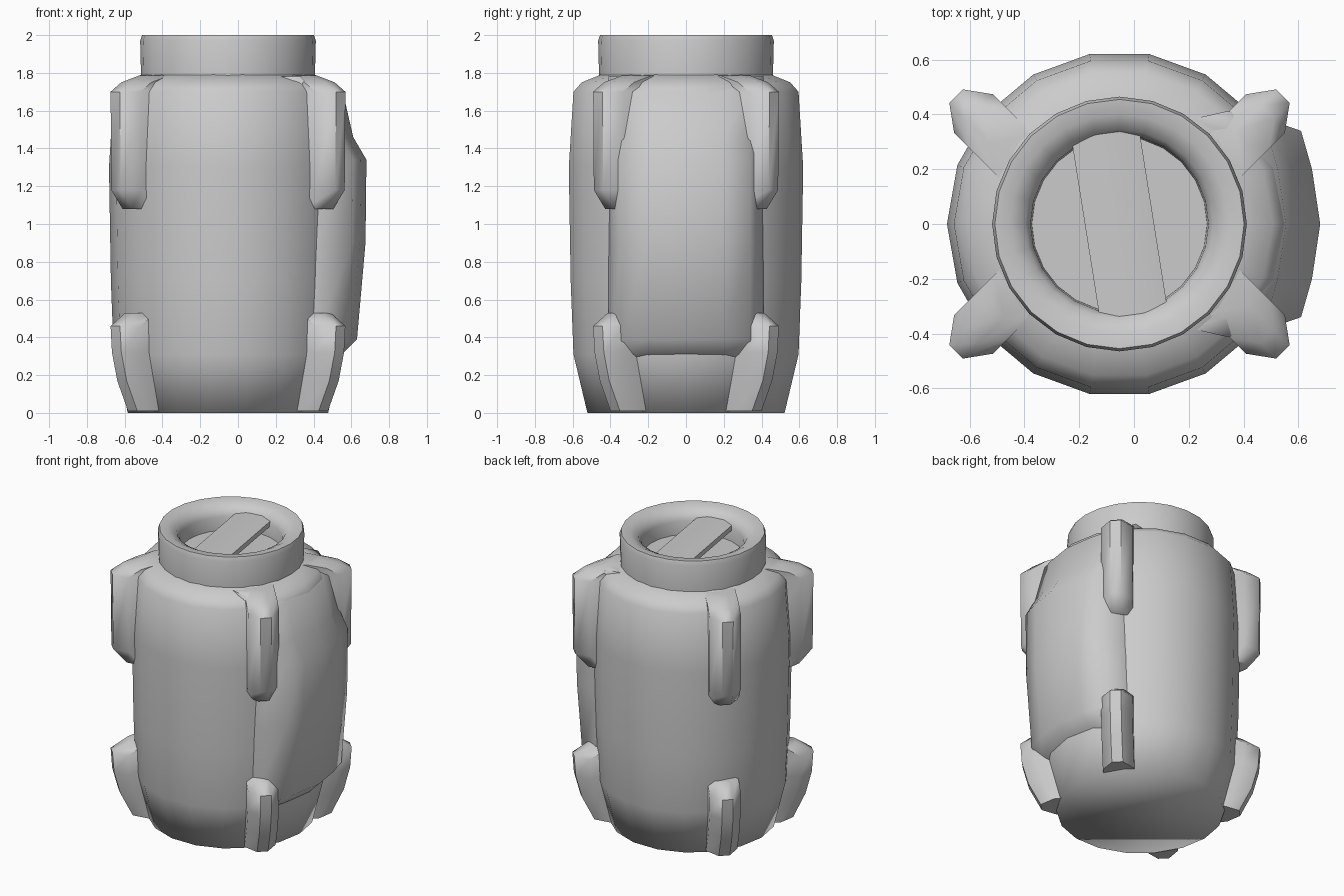
import bpy, bmesh, math
from mathutils import Matrix, Vector

if "Cube" in bpy.data.objects:
    bpy.data.objects.remove(bpy.data.objects["Cube"])

AXIS = -0.053   # x of the canister's axis

grey = bpy.data.materials.new("plain grey")
grey.use_nodes = True
COLOR = (0.6, 0.6, 0.6, 1)
grey.diffuse_color = COLOR
grey.node_tree.nodes["Principled BSDF"].inputs["Base Color"].default_value = COLOR


def loft(name, rows, angle, closed=True, matrix=None):
    """Skin a list of equal-length rings, cap both ends and smooth."""
    bm = bmesh.new()
    rings = [[bm.verts.new(p) for p in row] for row in rows]
    n = len(rings[0])
    for a, b in zip(rings, rings[1:]):
        for i in range(n):
            j = (i + 1) % n
            bm.faces.new((a[i], a[j], b[j], b[i]))
    if closed:
        bm.faces.new(rings[0][::-1])
        bm.faces.new(rings[-1])
    if matrix:
        bm.transform(matrix)
    bmesh.ops.recalc_face_normals(bm, faces=bm.faces)
    mesh = bpy.data.meshes.new(name)
    bm.to_mesh(mesh)
    bm.free()
    mesh.materials.append(grey)
    ob = bpy.data.objects.new(name, mesh)
    bpy.context.collection.objects.link(ob)
    bpy.ops.object.select_all(action='DESELECT')
    ob.select_set(True)
    bpy.context.view_layer.objects.active = ob
    bpy.ops.object.shade_smooth_by_angle(angle=math.radians(angle))
    return ob


def lathe(name, profile, sides, angle):
    rows = [[(AXIS + r * math.cos(t), r * math.sin(t), z)
             for t in (i * math.tau / sides for i in range(sides))]
            for r, z in profile]
    return loft(name, rows, angle)


# Barrel body with rounded shoulder
lathe("body", [(0.53, 0), (0.605, 0.31), (0.62, 0.7), (0.63, 1.3),
               (0.605, 1.7), (0.56, 1.75), (0.46, 1.79), (0.3, 1.81)], 18, 80)

# Neck with a rolled rim and recessed floor
lathe("neck", [(0.46, 1.77), (0.465, 1.97), (0.455, 2.0), (0.40, 1.995),
               (0.345, 1.965), (0.325, 1.92), (0.32, 1.83)], 24, 65)

# Gently arched handle bar across the opening
arch = [(-0.125, 1.90), (0.125, 1.90), (0.125, 1.935), (0.06, 1.948),
        (-0.06, 1.948), (-0.125, 1.935)]
loft("handle_bar", [[(x, y, z) for x, z in arch] for y in (-0.335, 0.335)], 40,
     matrix=Matrix.Translation((AXIS, 0, 0)) @ Matrix.Rotation(math.radians(9), 4, 'Z'))

# Raised panel on the left side, blending into the barrel
panel = []
for z, x in [(0.26, 0.47), (0.31, 0.55), (0.39, 0.63), (0.9, 0.675),
             (1.34, 0.68), (1.46, 0.61), (1.7, 0.555), (1.78, 0.41)]:
    half = [(x, 0), (x - 0.03, 0.2), (x - 0.07, 0.34),
            (min(0.41, x - 0.08), 0.41), (0.2, 0.38)]
    ring = half + [(px, -py) for px, py in half[:0:-1]]
    panel.append([(px, py, z) for px, py in ring])
loft("side_panel", panel, 85)

# Diagonal fins, four above and four below
UPPER = [(1.08, 0.57), (1.18, 0.655), (1.70, 0.66), (1.75, 0.58), (1.785, 0.45)]
LOWER = [(0.01, 0.53), (0.17, 0.61), (0.32, 0.65), (0.46, 0.66), (0.53, 0.55)]


def fin(name, rows, sx, sy):
    rings = [[(0.25, -0.1, z), (s - 0.09, -0.1, z), (s, -0.035, z),
              (s, 0.035, z), (s - 0.09, 0.1, z), (0.25, 0.1, z)]
             for z, s in rows]
    turn = Matrix.Rotation(math.atan2(sy, sx), 4, 'Z')
    place = Matrix.Translation(Vector((AXIS + 0.13 * sx, 0, 0)))
    loft(name, rings, 50, matrix=place @ turn)


for sx, side in ((1, "left"), (-1, "right")):
    for sy, end in ((-1, "front"), (1, "back")):
        fin(f"upper_fin_{end}_{side}", UPPER, sx, sy)
        fin(f"lower_fin_{end}_{side}", LOWER, sx, sy)
